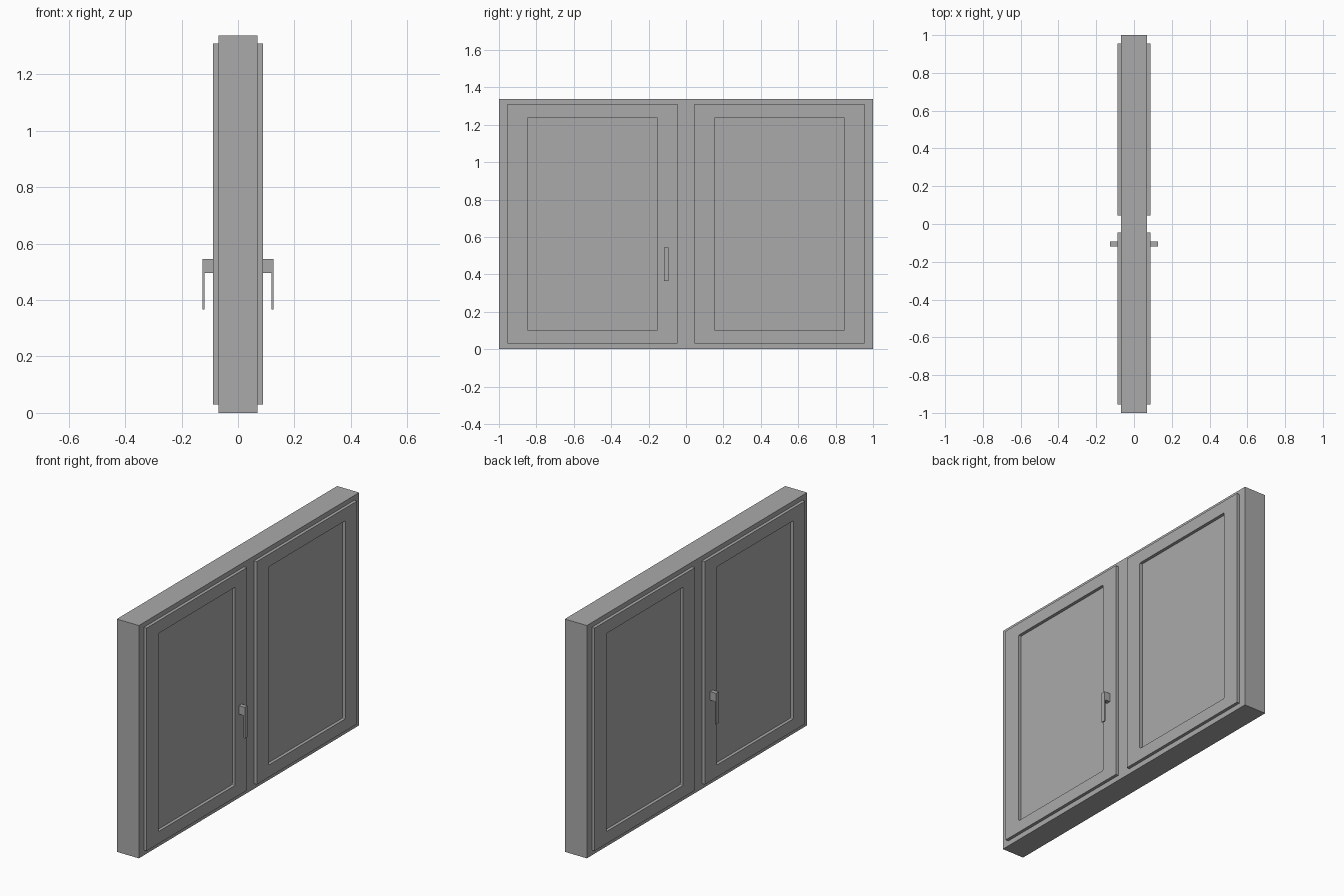
import bpy, bmesh

if "Cube" in bpy.data.objects:
    bpy.data.objects.remove(bpy.data.objects["Cube"])

grey = bpy.data.materials.new("window grey")
grey.diffuse_color = (0.4, 0.4, 0.4, 1)
grey.use_nodes = True
grey.node_tree.nodes["Principled BSDF"].inputs["Base Color"].default_value = grey.diffuse_color


def finish(bm, name):
    bmesh.ops.recalc_face_normals(bm, faces=bm.faces)
    mesh = bpy.data.meshes.new(name)
    bm.to_mesh(mesh)
    bm.free()
    mesh.materials.append(grey)
    obj = bpy.data.objects.new(name, mesh)
    bpy.context.collection.objects.link(obj)
    return obj


def add_box(bm, x, y, z):
    verts = bmesh.ops.create_cube(bm, size=1)["verts"]
    for v in verts:
        v.co = [(a + b) / 2 + c * (b - a) for (a, b), c in zip((x, y, z), v.co)]


def box(name, x, y, z):
    bm = bmesh.new()
    add_box(bm, x, y, z)
    return finish(bm, name)


def ring(name, x, outer, inner):
    """Rectangular casement with slightly rounded opening corners."""
    bm = bmesh.new()
    loops = []
    for y0, y1, z0, z1 in (outer, inner):
        loops.append([bm.verts.new((x[0], y, z)) for y, z in
                      ((y0, z0), (y1, z0), (y1, z1), (y0, z1))])
    o, i = loops
    faces = [bm.faces.new((o[k], o[(k + 1) % 4], i[(k + 1) % 4], i[k])) for k in range(4)]
    ext = bmesh.ops.extrude_face_region(bm, geom=faces, use_keep_orig=True)["geom"]
    for v in ext:
        if isinstance(v, bmesh.types.BMVert):
            v.co.x = x[1]
    corners = [e for e in bm.edges
               if abs(e.verts[0].co.x - e.verts[1].co.x) > 0.001
               and inner[0] - 0.01 < e.verts[0].co.y < inner[1] + 0.01
               and inner[2] - 0.01 < e.verts[0].co.z < inner[3] + 0.01]
    bmesh.ops.bevel(bm, geom=corners, offset=0.006, segments=2,
                    profile=0.5, affect='EDGES')
    return finish(bm, name)


# Solid frame block, whose faces also form the recessed panes
box("frame", (-0.07, 0.07), (-1, 1), (0, 1.337))

for side, s in (("right", 1), ("left", -1)):
    # Raised casements on each face
    for end, t in (("near", -1), ("far", 1)):
        oy = sorted((t * 0.045, t * 0.955))
        iy = sorted((t * 0.152, t * 0.848))
        ring(f"{side}_{end}_casement", (s * 0.069, s * 0.088),
             (*oy, 0.03, 1.31), (*iy, 0.10, 1.238))
    # Handle: stem and hanging lever
    y = (-0.118, -0.093)
    box(f"{side}_handle_stem", sorted((s * 0.087, s * 0.119)), y, (0.496, 0.545))
    box(f"{side}_handle_lever", sorted((s * 0.119, s * 0.126)), y, (0.366, 0.545))
